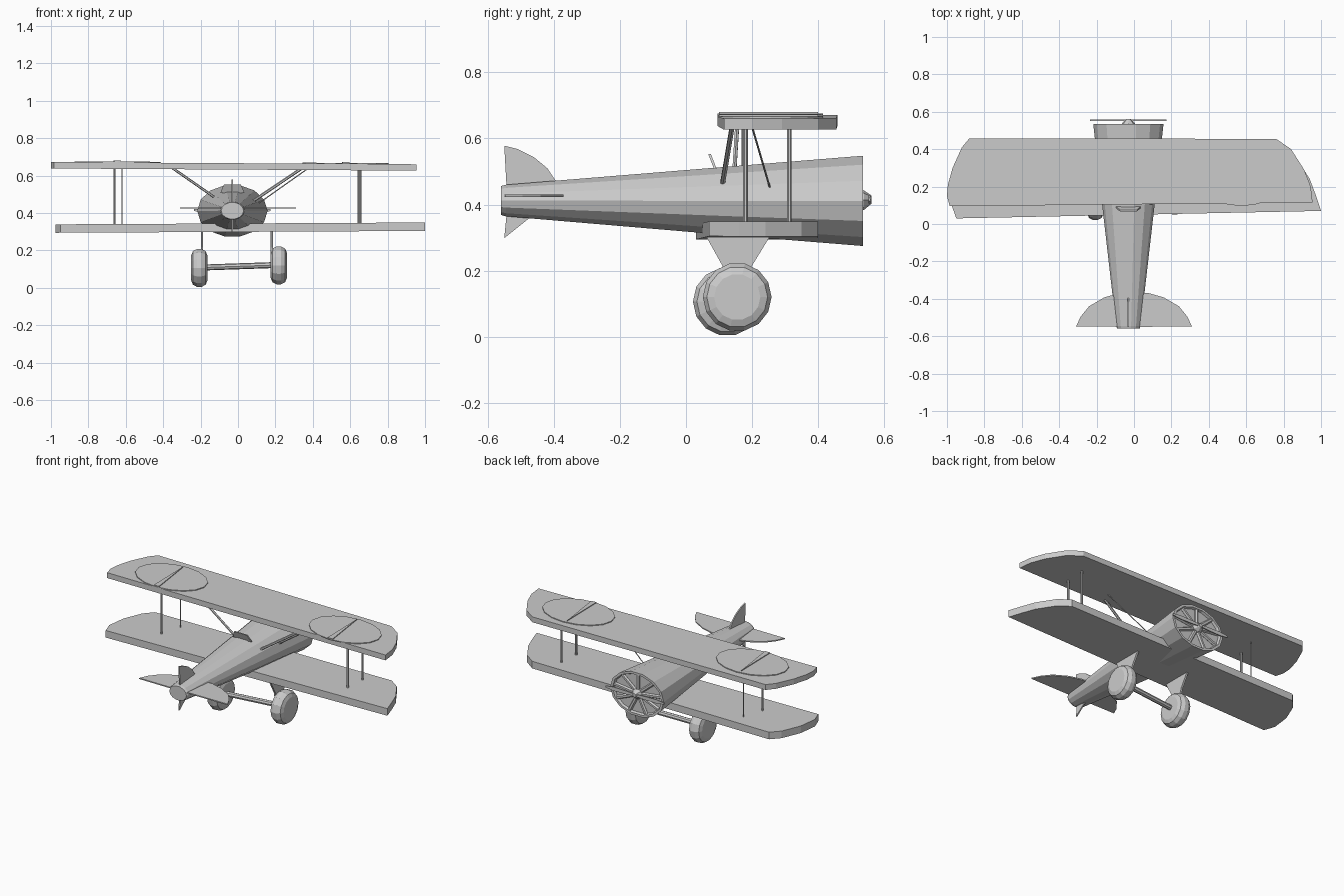
import bpy, bmesh, math
from mathutils import Vector, Matrix

if "Cube" in bpy.data.objects:
    bpy.data.objects.remove(bpy.data.objects["Cube"])

GREY = bpy.data.materials.new("plain_grey")
GREY.use_nodes = True
GREY.diffuse_color = (0.6, 0.6, 0.6, 1)
GREY.node_tree.nodes["Principled BSDF"].inputs["Base Color"].default_value = (0.6, 0.6, 0.6, 1)


def finish(name, bm):
    bmesh.ops.recalc_face_normals(bm, faces=bm.faces)
    mesh = bpy.data.meshes.new(name)
    bm.to_mesh(mesh)
    bm.free()
    mesh.materials.append(GREY)
    obj = bpy.data.objects.new(name, mesh)
    bpy.context.collection.objects.link(obj)
    return obj


def slab(name, outline, thickness, place):
    """Extrude a flat outline; place maps (u, v, height) to a point."""
    bm = bmesh.new()
    n = len(outline)
    low = [bm.verts.new(place(u, v, 0)) for u, v in outline]
    high = [bm.verts.new(place(u, v, thickness)) for u, v in outline]
    bm.faces.new(low)
    bm.faces.new(high)
    for i in range(n):
        j = (i + 1) % n
        bm.faces.new((low[i], low[j], high[j], high[i]))
    return finish(name, bm)


def loft(name, sections, sides, place):
    """Skin elliptical sections given as (position, radius_a, radius_b, centre_a, centre_b)."""
    bm = bmesh.new()
    rings = []
    for pos, ra, rb, ca, cb in sections:
        angles = [math.tau * i / sides for i in range(sides)]
        rings.append([bm.verts.new(place(pos, ca + ra * math.cos(t), cb + rb * math.sin(t)))
                      for t in angles])
    for a, b in zip(rings, rings[1:]):
        for i in range(sides):
            j = (i + 1) % sides
            bm.faces.new((a[i], a[j], b[j], b[i]))
    bm.faces.new(rings[0])
    bm.faces.new(rings[-1])
    return finish(name, bm)


def rod(name, start, end, radius, sides=6):
    start, end = Vector(start), Vector(end)
    axis = end - start
    bm = bmesh.new()
    turn = axis.to_track_quat('Z', 'Y').to_matrix().to_4x4()
    bmesh.ops.create_cone(bm, cap_ends=True, segments=sides, radius1=radius, radius2=radius,
                          depth=axis.length, matrix=Matrix.Translation((start + end) / 2) @ turn)
    return finish(name, bm)


def along_y(pos, a, b):
    return (a, pos, b)


def along_x(pos, a, b):
    return (pos, a, b)


# Tapered fuselage with a shallow recessed nose
CX = -0.03
loft("fuselage", [(-0.56, 0.06, 0.045, CX, 0.412), (-0.545, 0.066, 0.049, CX, 0.412),
                  (0.1, 0.14, 0.104, CX, 0.411), (0.535, 0.188, 0.14, CX, 0.411),
                  (0.535, 0.172, 0.126, CX, 0.411), (0.52, 0.165, 0.12, CX, 0.411)], 14, along_y)

# Radial engine cylinders and hub
for k in range(9):
    t = math.tau * k / 9 + math.pi / 2
    c, s = math.cos(t), math.sin(t)
    rod(f"engine_cylinder_{k + 1}", (CX + 0.03 * c, 0.522, 0.411 + 0.025 * s),
        (CX + 0.168 * c, 0.522, 0.411 + 0.122 * s), 0.012)
loft("engine_hub", [(0.515, 0.04, 0.035, CX, 0.413), (0.538, 0.035, 0.03, CX, 0.413),
                    (0.562, 0.012, 0.012, CX, 0.415)], 8, along_y)

# Two-blade propeller
blade = [(0, 0.006), (0.06, 0.01), (0.15, 0.012), (0.205, 0.005),
         (0.205, -0.005), (0.15, -0.012), (0.06, -0.01), (0, -0.006)]
for side, label in ((1, "left"), (-1, "right")):
    slab(f"propeller_blade_{label}", blade, 0.006,
         lambda u, v, h: (CX + side * u, 0.552 + h, 0.415 + v))

# Upper and lower wings, tilted very slightly
upper = [(-0.985, 0.095), (-1, 0.15), (-0.995, 0.21), (-0.97, 0.3), (-0.92, 0.41), (-0.88, 0.458),
         (0.76, 0.455), (0.84, 0.4), (0.91, 0.29), (0.945, 0.2), (0.955, 0.115)]
lower = [(-0.95, 0.03), (-0.975, 0.1), (-0.96, 0.22), (-0.91, 0.34), (-0.86, 0.395),
         (0.8, 0.4), (0.87, 0.35), (0.94, 0.24), (0.97, 0.16), (1, 0.07)]


def upper_place(u, v, h):
    return (u, v, 0.632 - 0.006 * u + h)


slab("upper_wing", upper, 0.034, upper_place)
slab("lower_wing", lower, 0.045, lambda u, v, h: (u, v, 0.299 + 0.005 * u + h))

# Thin round panels on top of the upper wing
for label, px in (("left", 0.575), ("right", -0.645)):
    ring = [(px + 0.23 * math.cos(math.tau * i / 16), 0.255 + 0.16 * math.sin(math.tau * i / 16))
            for i in range(16)]
    slab(f"wing_panel_{label}", ring, 0.006, lambda u, v, h: upper_place(u, v, 0.033 + h))
    slab(f"wing_panel_rib_{label}", [(px - 0.015, 0.1), (px + 0.02, 0.1), (px - 0.02, 0.4)], 0.006,
         lambda u, v, h: upper_place(u, v, 0.038 + h))

# Outer struts between the wings
for label, sx, sy, r in (("rear_left", 0.645, 0.18, 0.007), ("front_left", 0.655, 0.313, 0.007),
                         ("rear_right", -0.66, 0.175, 0.007), ("front_right", -0.62, 0.31, 0.003)):
    rod(f"wing_strut_{label}", (sx, sy, 0.335), (sx, sy, 0.64), r)

# Slanted struts from the fuselage to the upper wing
rod("cabin_strut_rear_left", (0.34, 0.14, 0.638), (0.075, 0.11, 0.46), 0.008)
rod("cabin_strut_front_left", (0.37, 0.2, 0.635), (0.08, 0.26, 0.43), 0.003)
rod("cabin_strut_rear_right", (-0.35, 0.155, 0.64), (-0.12, 0.145, 0.48), 0.007)

# Small tilted windscreen
slab("windscreen", [(-0.065, 0), (-0.045, 0.035), (0.045, 0.035), (0.065, 0)], 0.008,
     lambda u, v, h: (CX + u, 0.085 - 0.5 * v + h, 0.507 + 1.3 * v))

# Tailplane and fin
half = [(0, -0.55), (0.31, -0.548), (0.285, -0.495), (0.24, -0.44), (0.16, -0.393), (0.08, -0.37), (0, -0.37)]
for side, label in ((1, "left"), (-1, "right")):
    slab(f"tailplane_{label}", half, 0.007, lambda u, v, h: (side * u, v, 0.423 + h))
fin = [(-0.55, 0.578), (-0.51, 0.568), (-0.46, 0.543), (-0.42, 0.51), (-0.39, 0.465), (-0.45, 0.4),
       (-0.46, 0.37), (-0.55, 0.298), (-0.54, 0.4)]
slab("fin", fin, 0.008, lambda u, v, h: (CX - 0.004 + h, u, v))

# Undercarriage: wheels, axle and tapered legs
for label, wx, wy, wz, leg in (("left", 0.218, 0.155, 0.12, 0.18), ("right", -0.207, 0.125, 0.106, -0.192)):
    profile = [(-0.043, 0.07), (-0.034, 0.092), (-0.012, 0.104), (0.012, 0.104), (0.034, 0.092), (0.043, 0.07)]
    loft(f"wheel_{label}", [(wx + dx, r, r, wy, wz) for dx, r in profile], 14, along_x)
    slab(f"undercarriage_leg_{label}", [(0.06, 0.305), (0.255, 0.305), (0.2, 0.215), (0.17, 0.12),
                                       (0.13, 0.12), (0.11, 0.215)], 0.012,
         lambda u, v, h: (leg - 0.006 + h, u, v))
rod("axle", (-0.2, 0.125, 0.108), (0.21, 0.155, 0.122), 0.016, 8)
